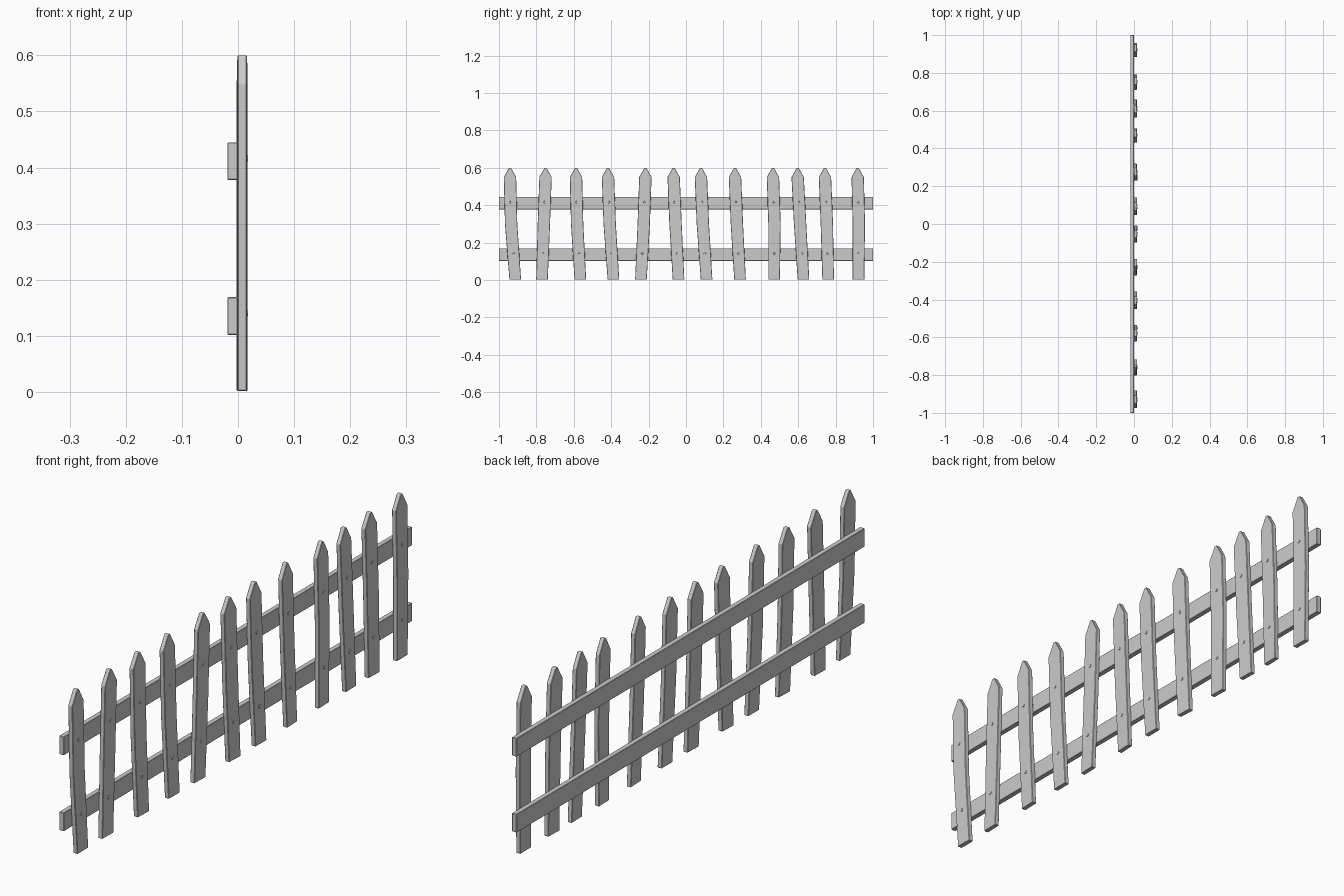
import bpy, bmesh, math, random
from mathutils import Matrix

if "Cube" in bpy.data.objects:
    bpy.data.objects.remove(bpy.data.objects["Cube"])
random.seed(4)

# bottom, middle and tip positions of each picket along y
PICKETS = [(-.913, -.935, -.941), (-.770, -.760, -.751), (-.565, -.582, -.588),
           (-.388, -.408, -.417), (-.241, -.226, -.217), (-.040, -.056, -.066),
           (.110, .090, .080), (.289, .272, .262), (.471, .473, .465),
           (.628, .610, .597), (.760, .753, .743), (.922, .924, .918)]


def finish(bm, name, bevel=0.0):
    bmesh.ops.recalc_face_normals(bm, faces=bm.faces)
    mesh = bpy.data.meshes.new(name)
    bm.to_mesh(mesh)
    bm.free()
    ob = bpy.data.objects.new(name, mesh)
    bpy.context.collection.objects.link(ob)
    if bevel:
        mod = ob.modifiers.new("worn_edges", 'BEVEL')
        mod.width = bevel
        mod.segments = 1
        mod.limit_method = 'ANGLE'
    return ob


# pointed, slightly bent board, with a small turn about its own axis
def picket(index, bottom, mid, tip):
    yaw = random.uniform(-.05, .05) if index else 0
    rows = [(0.002, bottom, .031), (.30, mid, .033),
            (.55, tip, .033), (.6, tip, .005)]
    bm = bmesh.new()
    rings = []
    for z, y, w in rows:
        ring = []
        for x, s in ((-.001, -1), (.016, -1), (.016, 1), (-.001, 1)):
            ring.append(bm.verts.new((x - s * w * math.sin(yaw), y + s * w, z)))
        rings.append(ring)
    for a, b in zip(rings, rings[1:]):
        for i in range(4):
            j = (i + 1) % 4
            bm.faces.new((a[i], a[j], b[j], b[i]))
    bm.faces.new(rings[0])
    bm.faces.new(rings[-1])
    finish(bm, f"picket_{index + 1}", .0015)


# small nail head on the front of a picket
def nail(name, y, z):
    bm = bmesh.new()
    bmesh.ops.create_cone(bm, cap_ends=True, segments=8, radius1=.007, radius2=.005,
                          depth=.004, matrix=Matrix.Translation((.016, y, z))
                          @ Matrix.Rotation(math.pi / 2, 4, 'Y'))
    finish(bm, name)


# two horizontal rails behind the pickets
RAILS = (("lower_rail", .1355), ("upper_rail", .4115))
for name, z in RAILS:
    bm = bmesh.new()
    bmesh.ops.create_cube(bm, size=1, matrix=Matrix.Translation((-.0095, 0, z))
                          @ Matrix.Diagonal((.019, 2, .067, 1)))
    finish(bm, name, .0015)

# pickets, each nailed to both rails
for i, (b, m, t) in enumerate(PICKETS):
    picket(i, b, m, t)
    nail(f"lower_nail_{i + 1}", b + (m - b) * .47, .141)
    nail(f"upper_nail_{i + 1}", m + (t - m) * .47, .416)
